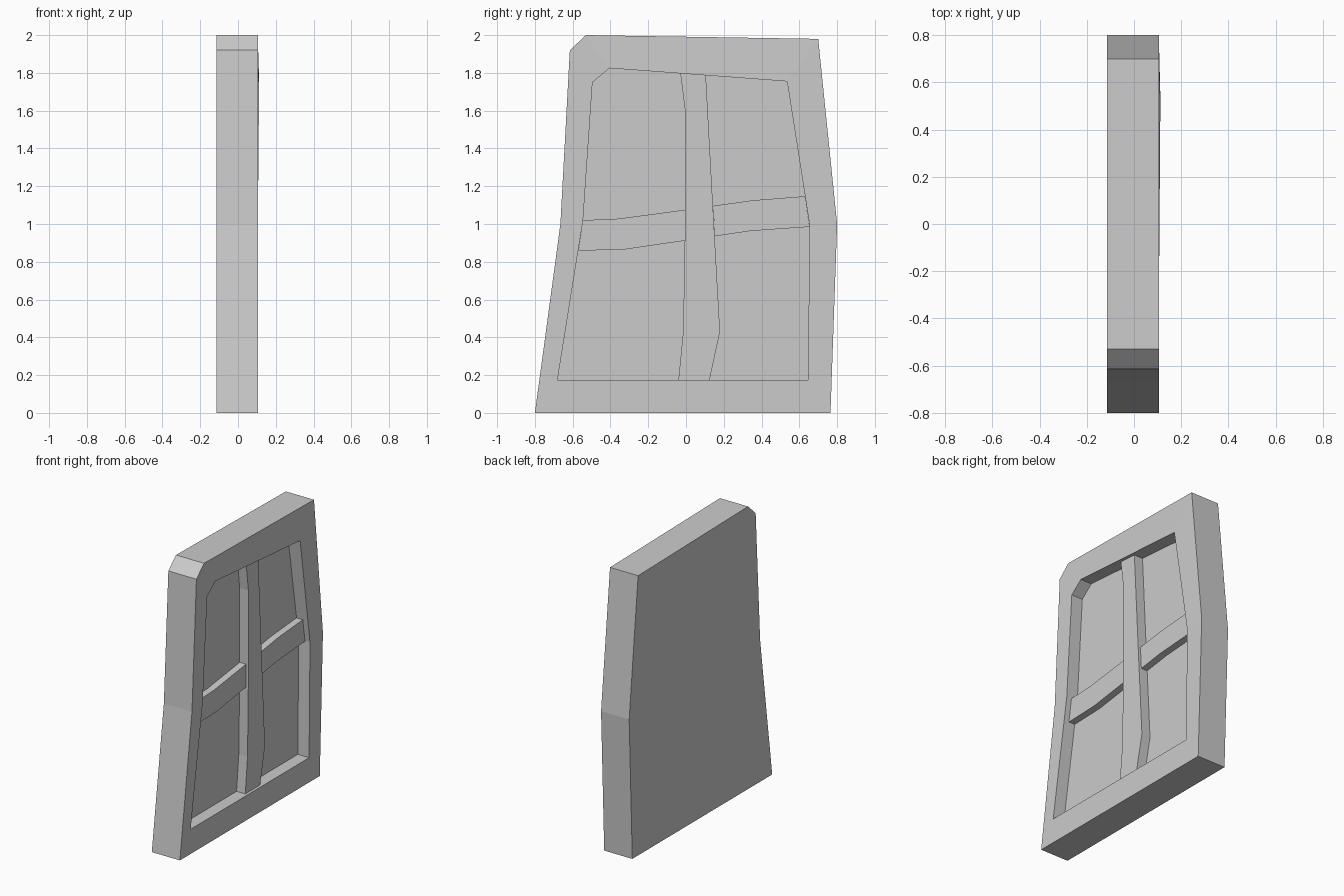
import bpy, bmesh

if "Cube" in bpy.data.objects:
    bpy.data.objects.remove(bpy.data.objects["Cube"])

BACK, FRONT, PANE = -0.115, 0.105, 0.017


def finish(bm, name):
    bmesh.ops.recalc_face_normals(bm, faces=bm.faces)
    mesh = bpy.data.meshes.new(name)
    bm.to_mesh(mesh)
    bm.free()
    obj = bpy.data.objects.new(name, mesh)
    bpy.context.collection.objects.link(obj)
    return obj


def ring(bm, points, x):
    return [bm.verts.new((x, y, z)) for y, z in points]


def bridge(bm, a, b):
    for i in range(len(a)):
        j = (i + 1) % len(a)
        bm.faces.new((a[i], a[j], b[j], b[i]))


# Crooked frame with a recessed pane
outer = [(-0.80, 0), (0.765, 0), (0.80, 1.0), (0.70, 1.98),
         (-0.53, 2.0), (-0.615, 1.92), (-0.665, 1.0)]
inner = [(-0.68, 0.175), (0.645, 0.175), (0.655, 0.99), (0.535, 1.755),
         (-0.405, 1.825), (-0.495, 1.75), (-0.545, 1.02)]
bm = bmesh.new()
loops = [ring(bm, outer, BACK), ring(bm, outer, FRONT),
         ring(bm, inner, FRONT), ring(bm, inner, PANE)]
loops[2][3].co.x = 0.112  # slightly warped inner corner
for a, b in zip(loops, loops[1:]):
    bridge(bm, a, b)
bm.faces.new(loops[0])
bm.faces.new(loops[-1])
finish(bm, "window_frame")


# Bent bars dividing the pane
def bar(name, side_a, side_b, front):
    bm = bmesh.new()
    points = side_a + side_b[::-1]
    a, b = ring(bm, points, PANE), ring(bm, points, front)
    bridge(bm, a, b)
    bm.faces.new(a)
    bm.faces.new(b)
    finish(bm, name)


bar("upright_bar",
    [(-0.04, 0.175), (-0.015, 0.43), (-0.005, 1.0), (-0.005, 1.6), (-0.03, 1.797)],
    [(0.125, 0.175), (0.18, 0.43), (0.145, 1.05), (0.105, 1.787)], 0.085)
bar("left_crossbar",
    [(-0.57, 0.858), (-0.32, 0.866), (-0.005, 0.912)],
    [(-0.545, 1.02), (-0.36, 1.028), (-0.005, 1.075)], 0.066)
bar("right_crossbar",
    [(0.152, 0.935), (0.34, 0.963), (0.655, 0.985)],
    [(0.143, 1.096), (0.35, 1.125), (0.63, 1.147)], 0.066)
